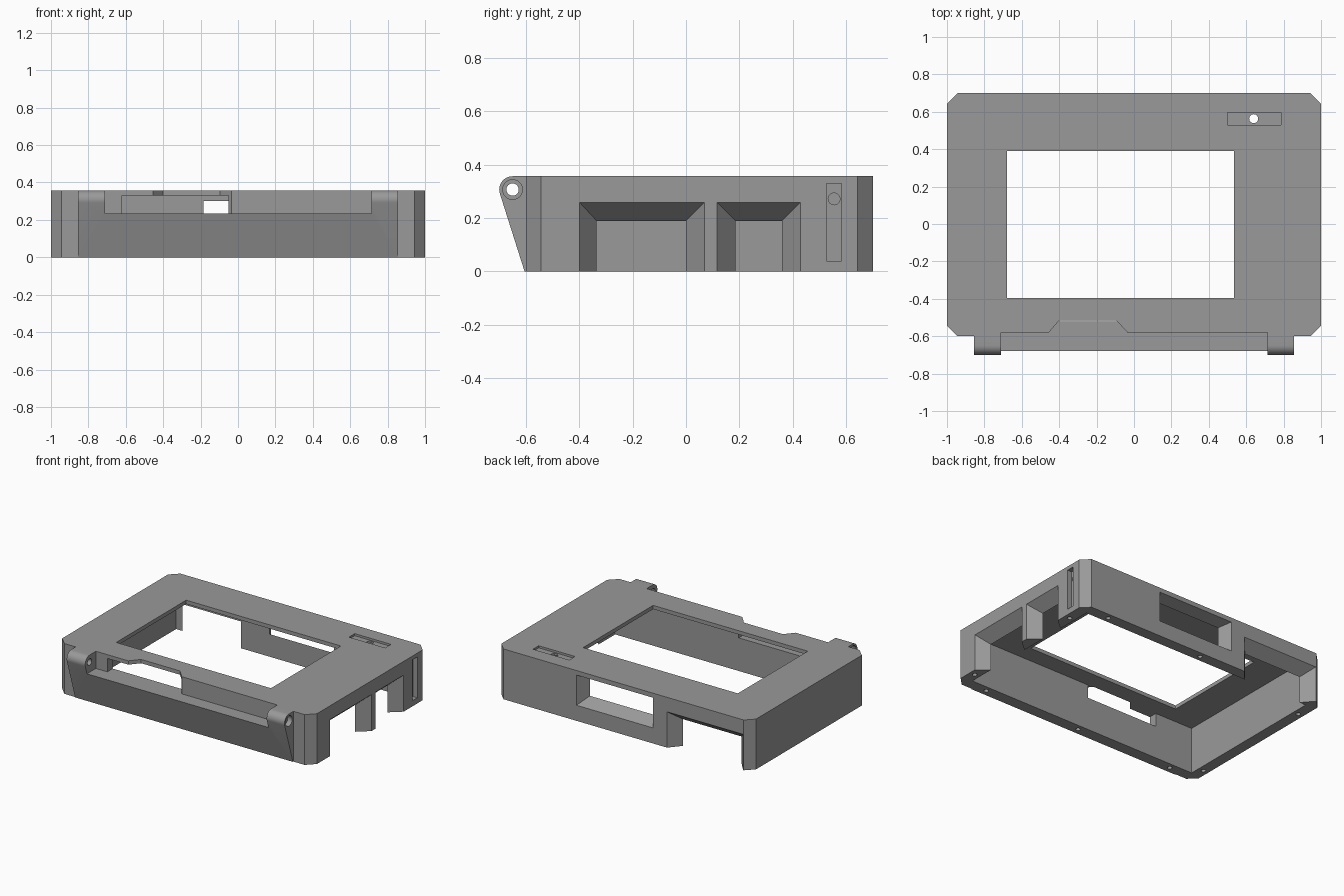
import bpy, bmesh, math
from mathutils import Vector

if "Cube" in bpy.data.objects:
    bpy.data.objects.remove(bpy.data.objects["Cube"])

grey = bpy.data.materials.new("mid grey")
grey.diffuse_color = (0.32, 0.32, 0.32, 1)
grey.use_nodes = True
grey.node_tree.nodes["Principled BSDF"].inputs["Base Color"].default_value = grey.diffuse_color

H, WALL, CEIL = 0.357, 0.08, 0.33


def solid(name, bottom, top):
    """Closed solid between two matching loops of points."""
    bm = bmesh.new()
    a = [bm.verts.new(p) for p in bottom]
    b = [bm.verts.new(p) for p in top]
    n = len(a)
    bm.faces.new(a)
    bm.faces.new(b)
    for i in range(n):
        bm.faces.new((a[i], a[(i + 1) % n], b[(i + 1) % n], b[i]))
    bmesh.ops.recalc_face_normals(bm, faces=bm.faces)
    me = bpy.data.meshes.new(name)
    bm.to_mesh(me)
    bm.free()
    me.materials.append(grey)
    ob = bpy.data.objects.new(name, me)
    bpy.context.collection.objects.link(ob)
    return ob


def prism(name, pts, axis, lo, hi):
    """Extrude a 2D outline along x, y or z."""
    def place(p, d):
        return {"x": (d, p[0], p[1]), "y": (p[0], d, p[1]), "z": (p[0], p[1], d)}[axis]
    return solid(name, [place(p, lo) for p in pts], [place(p, hi) for p in pts])


def rect(a0, a1, b0, b1):
    return [(a0, b0), (a1, b0), (a1, b1), (a0, b1)]


def circle(a, b, r, n=24):
    return [(a + r * math.cos(2 * math.pi * i / n), b + r * math.sin(2 * math.pi * i / n))
            for i in range(n)]


def combine(target, tool, op="DIFFERENCE"):
    m = target.modifiers.new("join", "BOOLEAN")
    m.operation, m.solver, m.object = op, "EXACT", tool
    bpy.context.view_layer.objects.active = target
    bpy.ops.object.modifier_apply(modifier=m.name)
    bpy.data.objects.remove(tool)


def cut(pts, axis, lo, hi):
    combine(case, prism("cutter", pts, axis, lo, hi))


def port(axis, face, outer, inner):
    """Cut an opening whose rim tapers inwards through the wall."""
    def loop(r, d):
        return [(d, u, v) if axis == "x" else (u, d, v) for u, v in rect(*r)]
    combine(case, solid("cutter", loop(outer, face + 0.001), loop(inner, face - WALL)))
    cut(rect(*inner), axis, face - WALL - 0.03, face - WALL + 0.002)


# Case block with clipped corners
c = 0.057
case = prism("case_shell", [(-1 + c, -0.6), (1 - c, -0.6), (1, -0.6 + c), (1, 0.7 - c),
                            (1 - c, 0.7), (-1 + c, 0.7), (-1, 0.7 - c), (-1, -0.6 + c)],
             "z", 0, H)

# Sloping front apron with rounded hinge top
hy, hz, hr = -0.65, 0.307, 0.05
arc = [(hy + hr * math.cos(math.radians(a)), hz + hr * math.sin(math.radians(a)))
       for a in [90 + 107 * i / 12 for i in range(13)]]
combine(case, prism("apron", [(-0.56, 0), (-0.56, H)] + arc + [(-0.605, 0)],
                    "x", -0.855, 0.855), "UNION")

# Hollow inside and screen window
cut(rect(-1 + WALL, 1 - WALL, -0.6 + WALL, 0.7 - WALL), "z", -0.1, CEIL)
cut(rect(-0.68, 0.535, -0.395, 0.39), "z", 0.2, 0.5)

# Space between the hinge lugs, with the finger notch and the slot behind
cut([(-0.71, -0.8), (0.715, -0.8), (0.715, -0.58), (-0.035, -0.58), (-0.095, -0.515),
     (-0.4, -0.515), (-0.455, -0.58), (-0.71, -0.58)], "z", 0.235, 0.5)
cut(rect(-0.62, -0.05, 0.235, CEIL), "y", -0.7, -0.5)

# Hinge pin holes with wider outer ends
cut(circle(hy, hz, 0.023), "x", -1.1, 1.1)
for s in (-1, 1):
    lo, hi = sorted((s * 0.82, s * 0.9))
    cut(circle(hy, hz, 0.037), "x", lo, hi)

# Tapered ports: two on the right, two at the back
port("x", 1, (-0.4, 0.07, -0.1, 0.26), (-0.335, 0.0, -0.1, 0.19))
port("x", 1, (0.115, 0.43, -0.1, 0.26), (0.185, 0.36, -0.1, 0.19))
port("y", 0.7, (-0.23, 0.37, 0.11, 0.325), (-0.185, 0.32, 0.16, 0.30))
port("y", 0.7, (-0.94, -0.34, -0.1, 0.255), (-0.87, -0.41, -0.1, 0.19))

# Shallow slots with a small hole, on the top and on the right
cut(rect(0.5, 0.785, 0.53, 0.595), "z", H - 0.015, 0.5)
cut(circle(0.64, 0.563, 0.024), "z", 0.3, 0.5)
cut(rect(0.527, 0.582, 0.04, 0.33), "x", 0.965, 1.1)
cut(circle(0.555, 0.272, 0.022), "x", 0.9, 1.1)

# Screw holes in the bottom rim
w = WALL / 2
screws = [(x, -0.6 + w) for x in (-0.77, 0, 0.77)] + [(x, 0.7 - w) for x in (0, 0.77)]
screws += [(s * (1 - w), y) for s in (-1, 1) for y in (-0.45, 0.5)]
for x, y in screws:
    cut(circle(x, y, 0.016, 12), "z", -0.1, 0.06)

# Smooth only the rounded surfaces
bpy.ops.object.select_all(action="DESELECT")
case.select_set(True)
bpy.context.view_layer.objects.active = case
bpy.ops.object.shade_smooth_by_angle(angle=math.radians(25))
